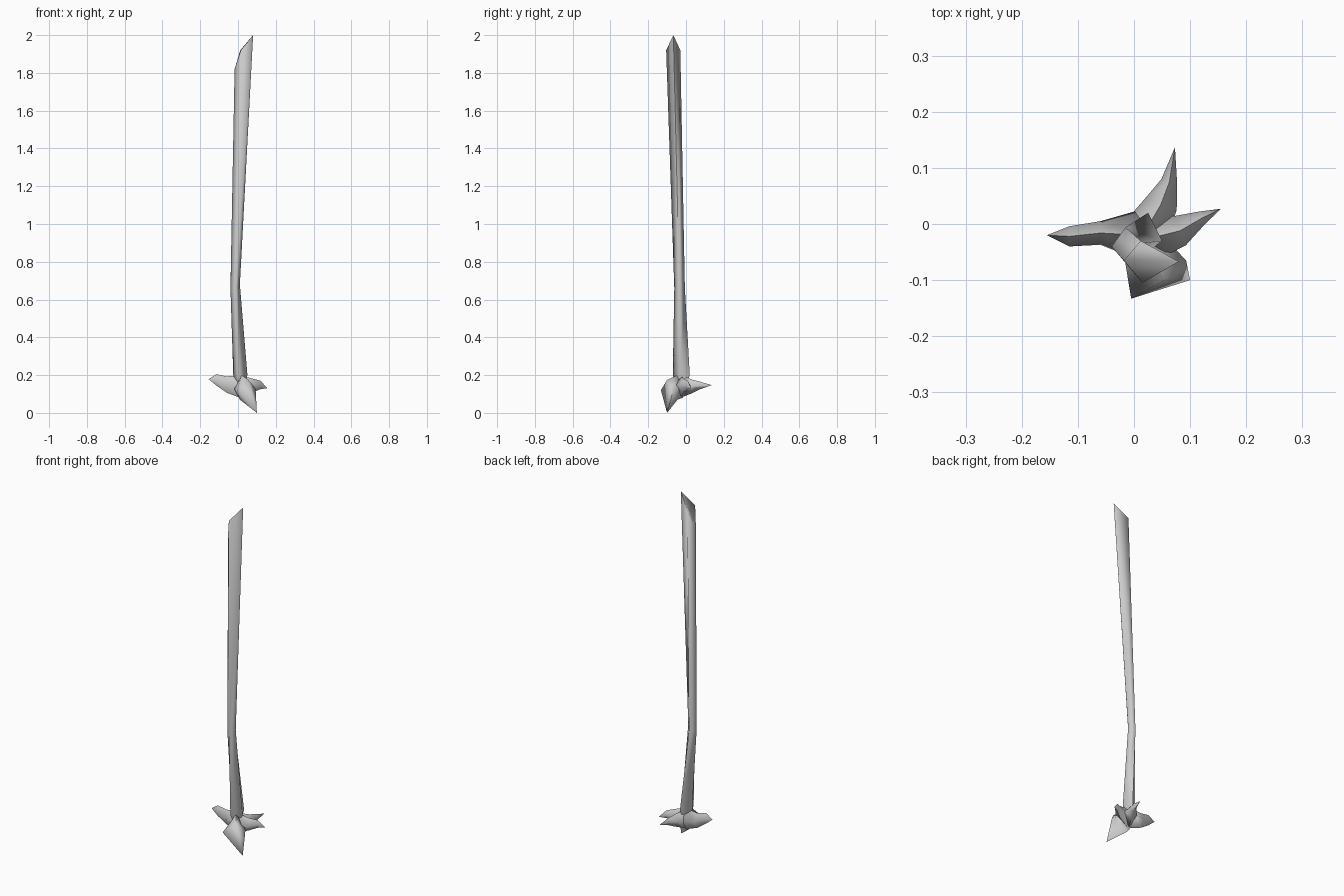
import bpy, bmesh
from mathutils import Vector

if "Cube" in bpy.data.objects:
    bpy.data.objects.remove(bpy.data.objects["Cube"])


def loft(name, rings):
    """Skin a list of 4-point rings; a 1-point ring makes a tip."""
    bm = bmesh.new()
    rows = [[bm.verts.new(p) for p in r] for r in rings]
    for a, b in zip(rows, rows[1:]):
        for i in range(4):
            j = (i + 1) % 4
            if len(b) == 1:
                bm.faces.new((a[i], a[j], b[0]))
            elif len(a) == 1:
                bm.faces.new((a[0], b[j], b[i]))
            else:
                bm.faces.new((a[i], a[j], b[j], b[i]))
    for r in (rows[0], rows[-1]):
        if len(r) == 4:
            bm.faces.new(r)
    bmesh.ops.recalc_face_normals(bm, faces=bm.faces)
    mesh = bpy.data.meshes.new(name)
    bm.to_mesh(mesh)
    bm.free()
    obj = bpy.data.objects.new(name, mesh)
    bpy.context.collection.objects.link(obj)
    bpy.context.view_layer.objects.active = obj
    bpy.ops.object.select_all(action='DESELECT')
    obj.select_set(True)
    bpy.ops.object.shade_smooth_by_angle(angle=1.7)
    return obj


def root(name, stations, tip):
    """Diamond-section root along stations (x, y, z, half width, half height)."""
    start = Vector(stations[0][:3])
    along = Vector(tip) - start
    side = Vector((-along.y, along.x, 0)).normalized()
    up = Vector((0, 0, 1))
    rings = []
    for x, y, z, w, h in stations:
        c = Vector((x, y, z))
        rings.append([c + side * w, c + up * h, c - side * w, c - up * h])
    return loft(name, rings + [[tip]])


# Four-sided trunk with a slanted cut at the top
loft("trunk", [
    [(0.01, -0.025, 0.08)],
    [(-0.025, -0.02, 0.2), (0.0, -0.07, 0.2), (0.05, -0.03, 0.2), (0.025, 0.02, 0.2)],
    [(-0.04, -0.04, 0.66), (-0.015, -0.062, 0.66), (0.01, -0.035, 0.68), (-0.015, -0.006, 0.66)],
    [(-0.018, -0.065, 1.82), (0.015, -0.105, 1.92), (0.08, -0.067, 2.0), (0.012, -0.03, 1.92)],
])

# Thin roots
root("left_root", [(0.01, -0.02, 0.14, 0.045, 0.06),
                   (-0.06, -0.016, 0.15, 0.021, 0.043),
                   (-0.115, -0.022, 0.175, 0.018, 0.03)], (-0.155, -0.02, 0.178))
root("back_root", [(0.01, -0.03, 0.14, 0.045, 0.06),
                   (0.048, 0.035, 0.14, 0.03, 0.035),
                   (0.063, 0.075, 0.145, 0.015, 0.02)], (0.073, 0.137, 0.147))
root("right_root", [(0.01, -0.03, 0.14, 0.045, 0.06),
                    (0.082, -0.012, 0.145, 0.028, 0.035),
                    (0.12, 0.01, 0.148, 0.013, 0.022)], (0.155, 0.027, 0.13))

# Broad front root that drops to the ground
loft("front_root", [
    [(0.02, -0.045, 0.2), (-0.022, -0.03, 0.13), (0.01, -0.015, 0.08), (0.055, -0.025, 0.14)],
    [(0.055, -0.1, 0.175), (-0.005, -0.133, 0.12), (0.01, -0.045, 0.07), (0.093, -0.065, 0.13)],
    [(0.1, -0.1, 0.0)],
])
